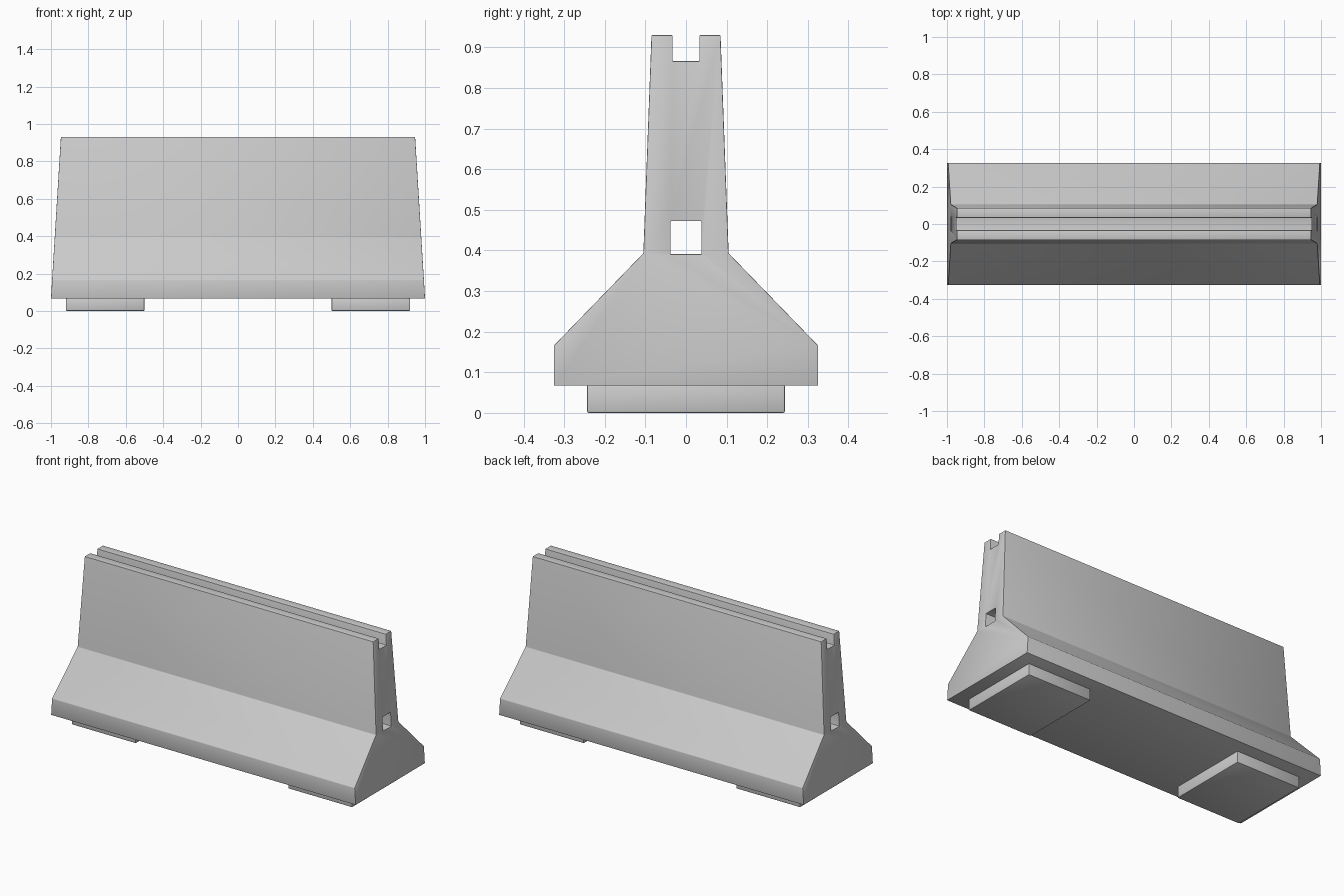
import bpy, bmesh, math

if "Cube" in bpy.data.objects:
    bpy.data.objects.remove(bpy.data.objects["Cube"])

BOTTOM, TOP = 0.067, 0.93


def end_x(z):
    # the end faces lean inward towards the top
    return 1.0 - 0.053 * (z - BOTTOM) / (TOP - BOTTOM)


def make_object(name, bm):
    bmesh.ops.recalc_face_normals(bm, faces=bm.faces[:])
    mesh = bpy.data.meshes.new(name)
    bm.to_mesh(mesh)
    bm.free()
    ob = bpy.data.objects.new(name, mesh)
    bpy.context.collection.objects.link(ob)
    return ob


def box(name, x0, x1, y, z0, z1):
    bm = bmesh.new()
    bmesh.ops.create_cube(bm, size=1)
    for v in bm.verts:
        v.co = (x0 if v.co.x < 0 else x1, y if v.co.y > 0 else -y,
                z0 if v.co.z < 0 else z1)
    return make_object(name, bm)


def bevel(ob, width, segments):
    m = ob.modifiers.new("soft_edges", 'BEVEL')
    m.width, m.segments = width, segments
    m.limit_method = 'ANGLE'
    m.angle_limit = math.radians(25)


def finish(ob):
    bpy.ops.object.select_all(action='DESELECT')
    bpy.context.view_layer.objects.active = ob
    ob.select_set(True)
    for m in list(ob.modifiers):
        bpy.ops.object.modifier_apply(modifier=m.name)
    bpy.ops.object.shade_smooth_by_angle(angle=math.radians(30))


# barrier body: mirrored half profile (y, z) with the top groove
half = [(0.325, BOTTOM), (0.325, 0.166), (0.105, 0.393), (0.085, TOP),
        (0.033, TOP), (0.033, 0.866)]
profile = half + [(-y, z) for y, z in reversed(half)]
bm = bmesh.new()
left, right = [[bm.verts.new((s * end_x(z), y, z)) for y, z in profile]
               for s in (-1, 1)]
bm.faces.new(left)
bm.faces.new(right)
n = len(profile)
for i in range(n):
    j = (i + 1) % n
    bm.faces.new((left[i], left[j], right[j], right[i]))
body = make_object("barrier_body", bm)

# square lengthwise channel
cutter = box("channel_cutter", -1.2, 1.2, 0.038, 0.391, 0.472)
cutter.hide_render = True
cut = body.modifiers.new("channel", 'BOOLEAN')
cut.operation, cut.solver, cut.object = 'DIFFERENCE', 'EXACT', cutter
bevel(body, 0.006, 2)
finish(body)
bpy.data.objects.remove(cutter, do_unlink=True)

# two support pads
for side, x0, x1 in (("left", -0.92, -0.5), ("right", 0.5, 0.92)):
    pad = box(side + "_foot_pad", x0, x1, 0.244, 0.0, 0.069)
    bevel(pad, 0.005, 2)
    finish(pad)
